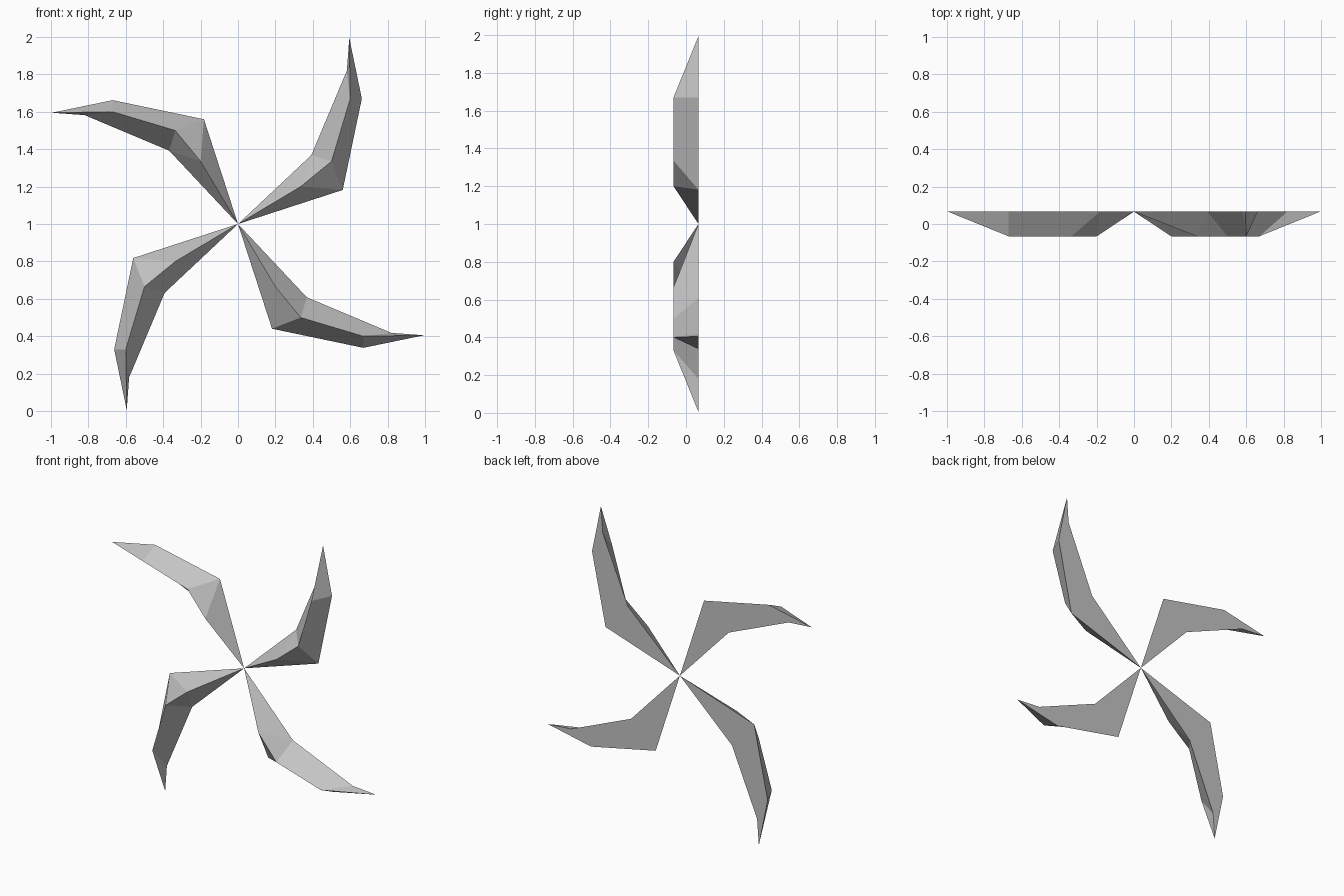
import bpy
import bmesh
from math import radians
from mathutils import Matrix, Vector

cube = bpy.data.objects.get("Cube")
if cube:
    bpy.data.objects.remove(cube, do_unlink=True)

GREY = (0.55, 0.55, 0.55, 1)
metal = bpy.data.materials.new("steel_grey")
metal.use_nodes = True
metal.diffuse_color = GREY
metal.node_tree.nodes["Principled BSDF"].inputs["Base Color"].default_value = GREY

BACK, FRONT = 0.066, -0.066
HUB = Vector((0, 0, 1))

# Blade profile as x, z offsets from the hub
hub, tip = (0, 0), (0.595, 0.995)
outer = [(0.56, 0.182), (0.662, 0.67)]
inner = [(0.392, 0.368), (0.582, 0.82)]
ridge = [(0.335, 0.2), (0.5, 0.335), (0.6, 0.67)]


def make_blade(name, angle):
    """Flat-backed hooked blade with a raised ridge along its front."""
    bm = bmesh.new()

    def points(profile, y):
        return [bm.verts.new((x, y, z)) for x, z in profile]

    h, t = points([hub, tip], BACK)
    outer_edge = points(outer, BACK)
    inner_edge = points(inner, BACK)
    r1, r2, r3 = points(ridge, FRONT)

    # Bevels on both sides of the ridge
    for bend, end in (outer_edge, inner_edge):
        for face in ((h, bend, r1), (r1, bend, r2),
                     (r2, bend, end, r3), (r3, end, t)):
            bm.faces.new(face)
    # Flat back
    bm.faces.new([h, *outer_edge, t, *reversed(inner_edge)])

    bmesh.ops.recalc_face_normals(bm, faces=bm.faces)
    bm.transform(Matrix.Translation(HUB) @ Matrix.Rotation(angle, 4, "Y"))
    mesh = bpy.data.meshes.new(name)
    bm.to_mesh(mesh)
    bm.free()
    mesh.materials.append(metal)
    blade = bpy.data.objects.new(name, mesh)
    bpy.context.collection.objects.link(blade)


# Four blades around the hub
names = ["upper_left_blade", "lower_left_blade",
         "lower_right_blade", "upper_right_blade"]
for i, name in enumerate(names):
    make_blade(name, radians(90 * i))
